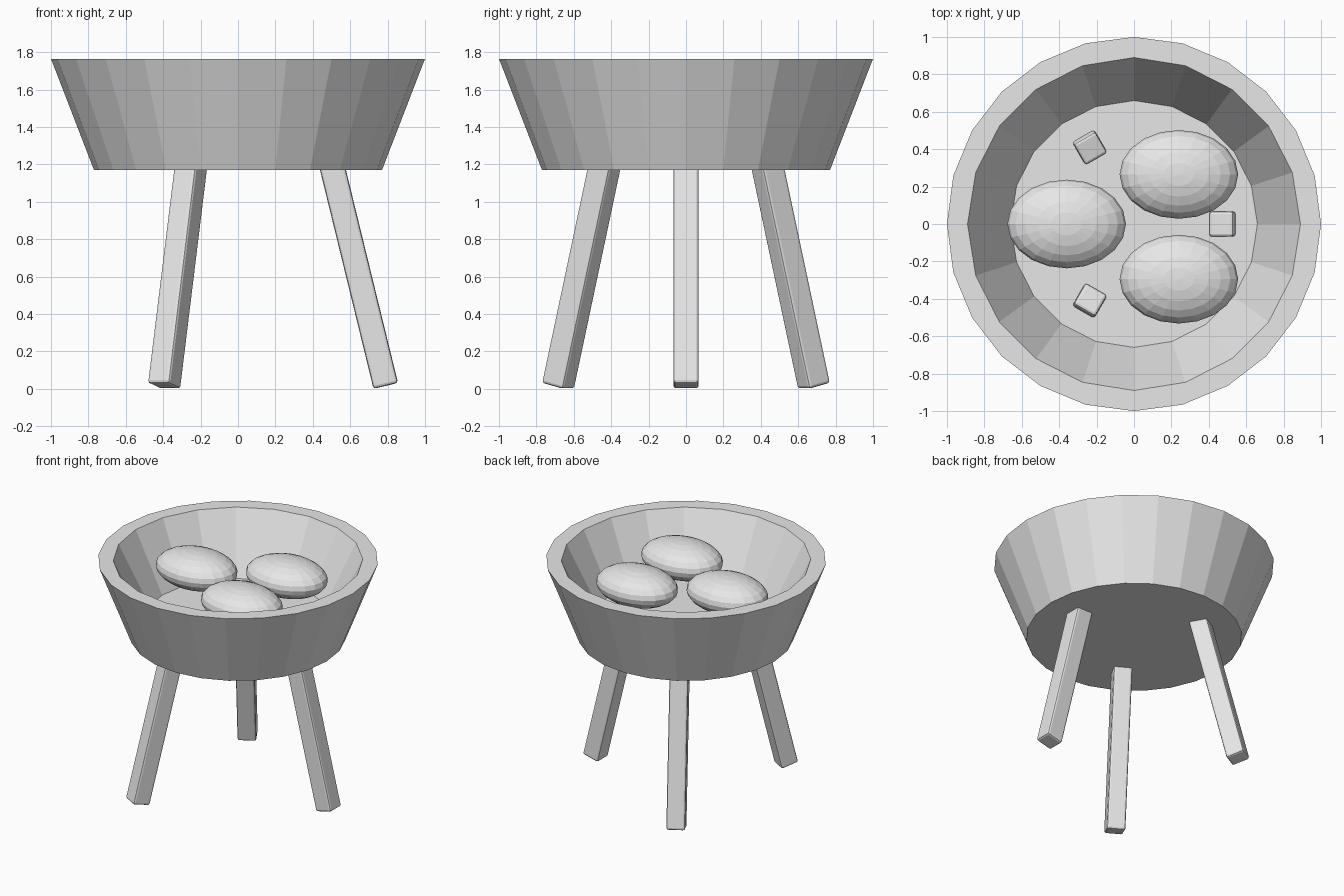
import bpy, bmesh, math
from mathutils import Matrix, Vector

default = bpy.data.objects.get("Cube")
if default:
    bpy.data.objects.remove(default, do_unlink=True)

grey = bpy.data.materials.new("plain_grey")
grey.use_nodes = True
colour = (0.8, 0.8, 0.8, 1)
grey.diffuse_color = colour
grey.node_tree.nodes["Principled BSDF"].inputs["Base Color"].default_value = colour


def finish(name, bm):
    bmesh.ops.recalc_face_normals(bm, faces=bm.faces)
    mesh = bpy.data.meshes.new(name)
    bm.to_mesh(mesh)
    bm.free()
    obj = bpy.data.objects.new(name, mesh)
    bpy.context.collection.objects.link(obj)
    mesh.materials.append(grey)
    return obj


def cone(name, sides, r_low, r_high, z_low, z_high):
    bm = bmesh.new()
    bmesh.ops.create_cone(
        bm, cap_ends=True, segments=sides, radius1=r_low, radius2=r_high,
        depth=z_high - z_low,
        matrix=Matrix.Translation((0, 0, (z_low + z_high) / 2)))
    return finish(name, bm)


# Bowl: a tapered drum with a tapered hollow cut into it
RIM, BASE, FLOOR = 1.765, 1.17, 1.31
bowl = cone("bowl", 24, 0.77, 1.0, BASE, RIM)
lift = 0.1
flare = (0.89 - 0.66) / (RIM - FLOOR)
hollow = cone("bowl_hollow_cutter", 20, 0.66, 0.89 + flare * lift, FLOOR, RIM + lift)
hollow.hide_render = True
hollow.hide_viewport = True
hollow.display_type = 'WIRE'
cut = bowl.modifiers.new("hollow", 'BOOLEAN')
cut.operation = 'DIFFERENCE'
cut.solver = 'EXACT'
cut.object = hollow

# Legs: splayed square posts whose tops poke through the bowl floor
foot, top = Vector((0.79, 0, 0.016)), Vector((0.465, 0, 1.345))
axis = top - foot
lean = axis.to_track_quat('Z', 'Y').to_matrix().to_4x4()
for i, name in enumerate(("leg_left", "leg_back_right", "leg_front_right")):
    bm = bmesh.new()
    place = (Matrix.Rotation(math.tau * i / 3, 4, 'Z')
             @ Matrix.Translation((foot + top) / 2) @ lean
             @ Matrix.Diagonal((0.135, 0.135, axis.length, 1)))
    bmesh.ops.create_cube(bm, size=1, matrix=place)
    bmesh.ops.bevel(bm, geom=bm.edges[:], offset=0.015, segments=2,
                    profile=0.5, affect='EDGES')
    finish(name, bm)

# Eggs: flattened faceted ellipsoids inside the bowl
eggs = {"egg_right": (-0.36, 0), "egg_back": (0.24, 0.265), "egg_front": (0.24, -0.295)}
for name, (x, y) in eggs.items():
    bm = bmesh.new()
    bmesh.ops.create_uvsphere(
        bm, u_segments=20, v_segments=12, radius=1,
        matrix=Matrix.Translation((x, y, 1.6)) @ Matrix.Diagonal((0.317, 0.237, 0.135, 1)))
    finish(name, bm)
